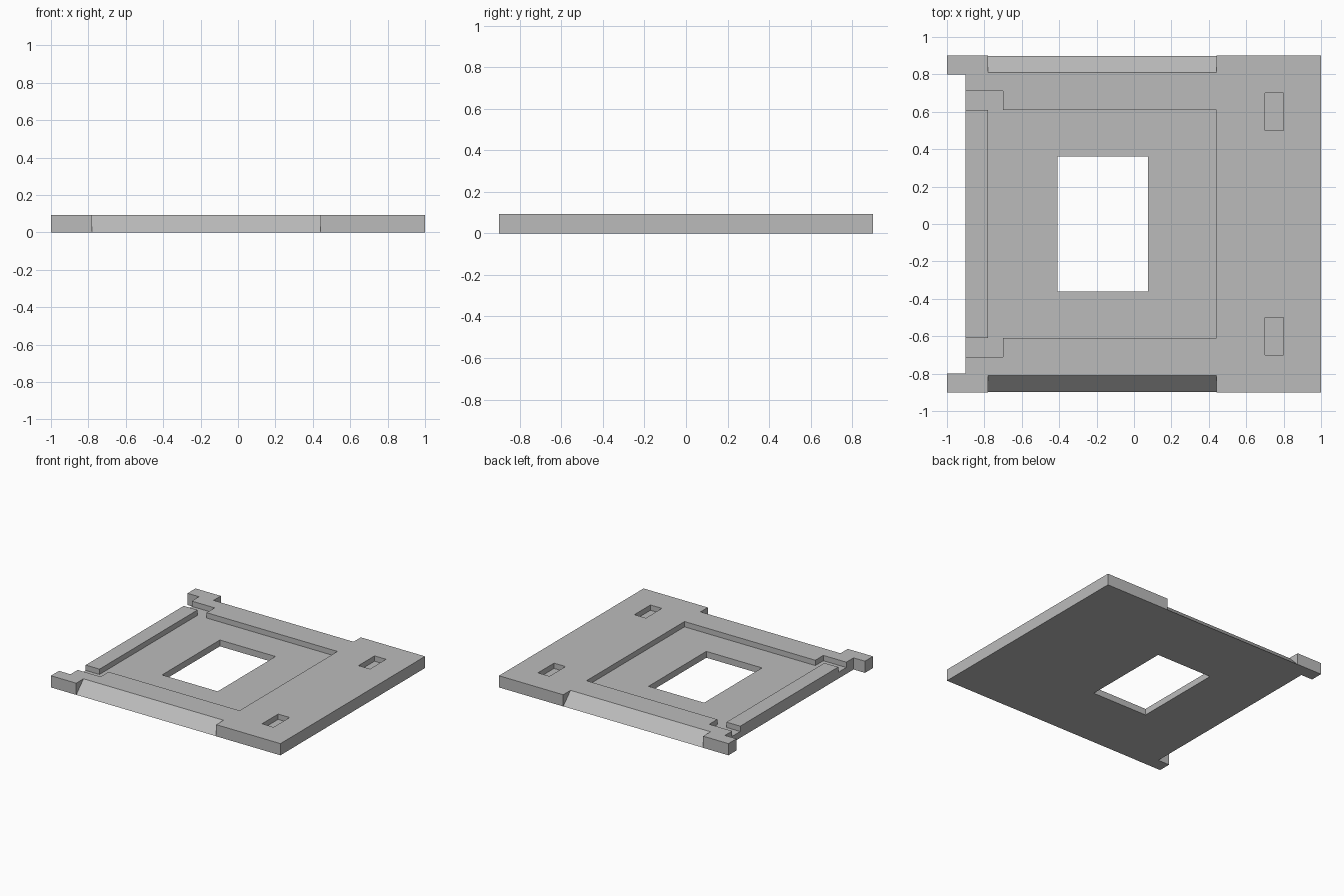
import bpy
import bmesh
from mathutils import Vector

cube = bpy.data.objects.get("Cube")
if cube:
    bpy.data.objects.remove(cube, do_unlink=True)

HEIGHT = 0.092   # plate thickness
FLOOR = 0.05     # floor of the recess and pockets
OVER = 0.05      # how far cutters overshoot

grey = bpy.data.materials.new("plain grey")
grey.use_nodes = True
colour = (0.5, 0.5, 0.5, 1)
grey.diffuse_color = colour
grey.node_tree.nodes["Principled BSDF"].inputs["Base Color"].default_value = colour


def prism(name, outline, sweep):
    """Extrude a closed outline of 3D points along a sweep vector."""
    bm = bmesh.new()
    face = bm.faces.new([bm.verts.new(p) for p in outline])
    made = bmesh.ops.extrude_face_region(bm, geom=[face])["geom"]
    moved = [g for g in made if isinstance(g, bmesh.types.BMVert)]
    bmesh.ops.translate(bm, verts=moved, vec=Vector(sweep))
    bmesh.ops.recalc_face_normals(bm, faces=bm.faces)
    mesh = bpy.data.meshes.new(name)
    bm.to_mesh(mesh)
    bm.free()
    mesh.materials.append(grey)
    obj = bpy.data.objects.new(name, mesh)
    bpy.context.collection.objects.link(obj)
    return obj


def flat_prism(name, outline, z0, z1):
    return prism(name, [(x, y, z0) for x, y in outline], (0, 0, z1 - z0))


def mirrored(half):
    """Complete a half outline by reflecting it across y = 0."""
    return half + [(x, -y) for x, y in reversed(half)]


def box(name, x0, x1, y0, y1, z0, z1):
    return flat_prism(name, [(x0, y0), (x1, y0), (x1, y1), (x0, y1)], z0, z1)


def cut(body, cutter):
    """Subtract a cutter, then discard it."""
    mod = body.modifiers.new(cutter.name, "BOOLEAN")
    mod.operation = "DIFFERENCE"
    mod.solver = "EXACT"
    mod.object = cutter
    cutter.hide_render = True
    bpy.context.view_layer.objects.active = body
    bpy.ops.object.modifier_apply(modifier=mod.name)
    bpy.data.objects.remove(cutter, do_unlink=True)


# Base plate with two corner tabs
plate = flat_prism("base_plate", mirrored(
    [(1, 0.9), (-1, 0.9), (-1, 0.8), (-0.9, 0.8)]), 0, HEIGHT)

# Shallow recess with side channels that leave a raised end lip
cut(plate, flat_prism("recess_cutter", mirrored(
    [(0.44, 0.61), (-0.7, 0.61), (-0.7, 0.71), (-0.95, 0.71),
     (-0.95, 0.61), (-0.78, 0.61)]), FLOOR, HEIGHT + OVER))

# Rectangular window through the recess floor
cut(plate, box("window_cutter", -0.41, 0.075, -0.36, 0.36, -OVER, HEIGHT + OVER))

# Mirrored pockets and sloped long edges
slope = 0.09 / HEIGHT
for side in (-1, 1):
    y0, y1 = sorted((side * 0.5, side * 0.7))
    cut(plate, box("pocket_cutter", 0.7, 0.8, y0, y1, FLOOR, HEIGHT + OVER))

    low, high = -OVER, HEIGHT + OVER
    edge = 0.899
    profile = [(edge - slope * low, low), (edge - slope * high, high), (1.0, high), (1.0, low)]
    cut(plate, prism("slope_cutter", [(-0.78, side * y, z) for y, z in profile],
                     (1.22, 0, 0)))

for polygon in plate.data.polygons:
    polygon.use_smooth = False
